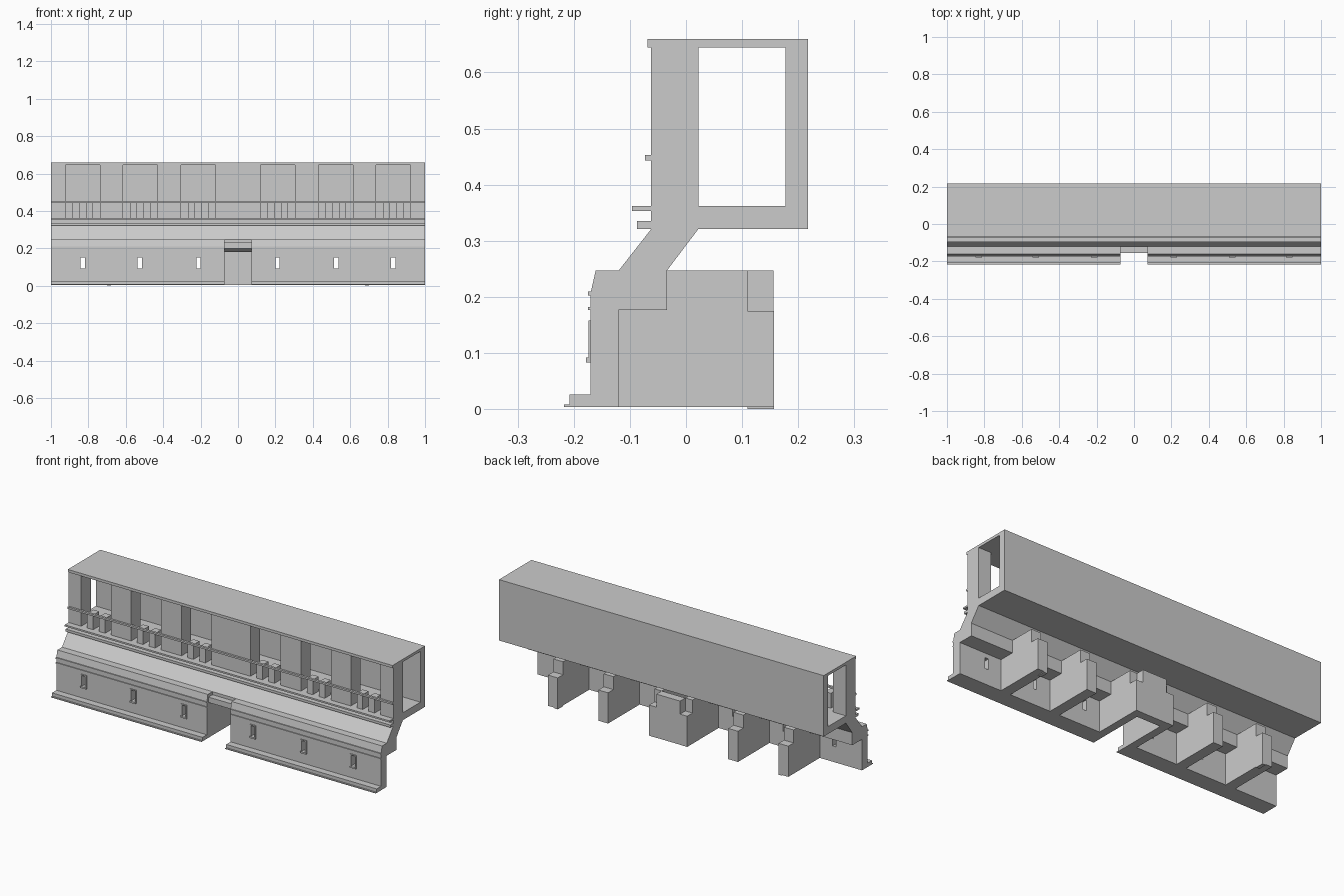
import bpy, bmesh

if "Cube" in bpy.data.objects:
    bpy.data.objects.remove(bpy.data.objects["Cube"])


def prism(name, profile, spans):
    """Extrude a (y, z) profile along x over each (x0, x1) span."""
    bm = bmesh.new()
    for x0, x1 in spans:
        a = [bm.verts.new((x0, y, z)) for y, z in profile]
        b = [bm.verts.new((x1, y, z)) for y, z in profile]
        bm.faces.new(a)
        bm.faces.new(b[::-1])
        n = len(profile)
        for i in range(n):
            j = (i + 1) % n
            bm.faces.new((a[i], b[i], b[j], a[j]))
    bmesh.ops.recalc_face_normals(bm, faces=bm.faces)
    me = bpy.data.meshes.new(name)
    bm.to_mesh(me)
    bm.free()
    ob = bpy.data.objects.new(name, me)
    bpy.context.collection.objects.link(ob)
    return ob


def bar(name, y0, y1, z0, z1, spans):
    return prism(name, [(y0, z0), (y1, z0), (y1, z1), (y0, z1)], spans)


def both(spans):
    """Mirror spans across x = 0."""
    return spans + [(-b, -a) for a, b in spans]


FULL = [(-1, 1)]
DOOR = 0.073
HALVES = both([(DOOR, 1)])

# Lower wall either side of the doorway, with small slit openings
wall = prism("lower_wall", [
    (-0.17, 0.004), (-0.12, 0.004), (-0.12, 0.177), (-0.034, 0.177),
    (-0.034, 0.247), (-0.161, 0.247), (-0.17, 0.207)], HALVES)
slits = [0.212, 0.525, 0.83]
cutter = bar("slit_cutter", -0.2, -0.1, 0.092, 0.152,
             both([(c - 0.011, c + 0.011) for c in slits]))
cutter.hide_render = True
cutter.hide_viewport = True
mod = wall.modifiers.new("slits", 'BOOLEAN')
mod.operation = 'DIFFERENCE'
mod.solver = 'EXACT'
mod.object = cutter

# Slit frames
bar("slit_jambs", -0.174, -0.169, 0.087, 0.158,
    both([s for c in slits for s in ((c - 0.018, c - 0.011), (c + 0.011, c + 0.018))]))
frame_spans = both([(c - 0.018, c + 0.018) for c in slits])
bar("slit_heads", -0.174, -0.169, 0.152, 0.158, frame_spans)
bar("slit_sills", -0.178, -0.169, 0.083, 0.092, frame_spans)

# Plinth and lower mouldings
prism("plinth", [(-0.217, 0.004), (-0.169, 0.004), (-0.169, 0.026),
                 (-0.208, 0.026), (-0.208, 0.008), (-0.217, 0.008)], HALVES)
bar("lower_band", -0.175, -0.169, 0.177, 0.182, HALVES)
bar("upper_band", -0.175, -0.165, 0.203, 0.210, HALVES)

# Lintel above the doorway
prism("door_lintel", [(-0.155, 0.23), (-0.155, 0.20), (-0.12, 0.18), (-0.034, 0.18),
                      (-0.034, 0.247), (-0.12, 0.247), (-0.12, 0.23)], [(-DOOR, DOOR)])

# Rear buttresses, doorway side walls and closing wall
rib = [(-0.12, 0.004), (0.157, 0.004), (0.157, 0.175), (0.11, 0.175),
       (0.11, 0.247), (-0.034, 0.247), (-0.034, 0.177), (-0.12, 0.177)]
prism("buttresses", rib, both([(0.37, 0.43), (0.68, 0.74)]))
prism("door_side_walls", rib, both([(DOOR, 0.117)]))
bar("door_back_wall", 0.11, 0.156, 0.004, 0.247, [(-DOOR, DOOR)])
bar("buttress_feet", 0.11, 0.157, 0.0, 0.004, both([(0.68, 0.70)]))

# Sloping wall joining lower and upper parts
prism("sloped_wall", [(-0.12, 0.247), (-0.034, 0.247), (0.022, 0.321), (-0.062, 0.321)], FULL)

# Upper gallery shell
bar("gallery_floor", -0.062, 0.217, 0.321, 0.362, FULL)
bar("gallery_back_wall", 0.177, 0.217, 0.362, 0.645, FULL)
bar("gallery_roof", -0.069, 0.217, 0.645, 0.66, FULL)

# Piers between the gallery openings
windows = [(0.12, 0.305), (0.43, 0.615), (0.738, 0.922)]
piers = both([(0.305, 0.43), (0.615, 0.738), (0.922, 1.0)]) + [(-0.12, 0.12)]
bar("gallery_piers", -0.062, 0.022, 0.362, 0.645, piers)

# Balusters in the openings
bal = []
for a, b in windows:
    w = (b - a) / 5
    bal += [(a + w, a + 2 * w), (a + 3 * w, a + 4 * w)]
bar("balusters", -0.062, -0.01, 0.362, 0.444, both(bal))

# Rail and string courses
bar("rail", -0.073, -0.06, 0.443, 0.453, FULL)
bar("top_string_course", -0.096, -0.06, 0.353, 0.362, FULL)
bar("bottom_string_course", -0.087, -0.06, 0.321, 0.335, FULL)
